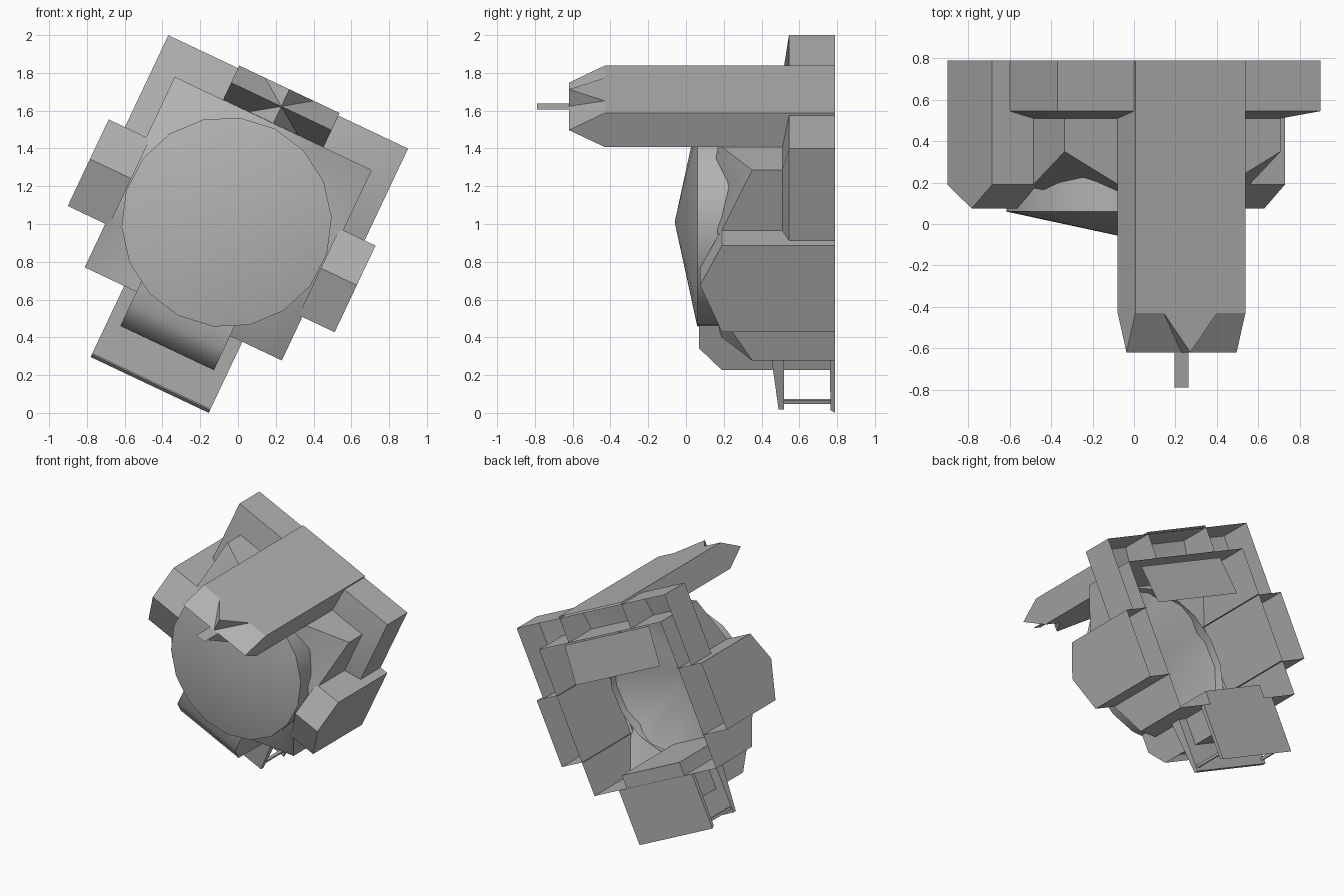
import bpy, bmesh, math

if "Cube" in bpy.data.objects:
    bpy.data.objects.remove(bpy.data.objects["Cube"])

grey = bpy.data.materials.new("plain_grey")
grey.use_nodes = True
grey.diffuse_color = (0.45, 0.45, 0.45, 1)
grey.node_tree.nodes["Principled BSDF"].inputs["Base Color"].default_value = (0.45, 0.45, 0.45, 1)

TILT = math.radians(25.3)
CENTRE = -0.486
BACK = 0.79


def place(a, v, y):
    """Tilted frame: a is sideways from the middle, v is up, y is depth."""
    u = a + CENTRE
    return (math.cos(TILT) * u + math.sin(TILT) * v, y,
            math.cos(TILT) * v - math.sin(TILT) * u)


def build(name, verts, faces):
    mesh = bpy.data.meshes.new(name)
    mesh.from_pydata([place(*p) for p in verts], [], faces)
    bm = bmesh.new()
    bm.from_mesh(mesh)
    bmesh.ops.recalc_face_normals(bm, faces=bm.faces)
    bm.to_mesh(mesh)
    bm.free()
    mesh.materials.append(grey)
    ob = bpy.data.objects.new(name, mesh)
    bpy.context.scene.collection.objects.link(ob)
    bpy.ops.object.select_all(action='DESELECT')
    ob.select_set(True)
    bpy.context.view_layer.objects.active = ob
    bpy.ops.object.shade_smooth_by_angle(angle=math.radians(48))


def loft(name, loops, closed=True, caps=()):
    """Skin equal-length loops, with optional caps on chosen loops."""
    n = len(loops[0])
    verts = [p for loop in loops for p in loop]
    faces = []
    for k in range(len(loops) - 1):
        for i in range(n if closed else n - 1):
            j = (i + 1) % n
            faces.append((k * n + i, k * n + j, (k + 1) * n + j, (k + 1) * n + i))
    for c in caps:
        faces.append(tuple(range(c * n, c * n + n)))
    build(name, verts, faces)


def rect(w, v0, v1, y0, y1=None):
    """Rectangle of half width w, with depth y0 below and y1 above."""
    y1 = y0 if y1 is None else y1
    return [(-w, v0, y0), (w, v0, y0), (w, v1, y1), (-w, v1, y1)]


# Body shell: open back, front folded to a central point with creased corners
W, TOP, BOT, FRONT, MID = 0.577, 1.465, 0.35, 0.19, 0.887
half = [(0.29, TOP, FRONT), (W, TOP, 0.35), (W, 1.112, FRONT),
        (W, 0.605, FRONT), (W, BOT, 0.35), (0.29, BOT, FRONT)]
ring = half + [(-a, v, y) for a, v, y in reversed(half)]
n = len(ring)
faces = [(i, (i + 1) % n, n + (i + 1) % n, n + i) for i in range(n)]
faces += [(i, (i + 1) % n, 2 * n) for i in range(n)]
build("body_shell", ring + [(a, v, BACK) for a, v, y in ring] + [(0, MID, -0.03)], faces)

# Shallow conical disc and its rim
SIDES, R = 18, 0.557


def circle(y):
    return [(R * math.cos((i + 0.4) * math.tau / SIDES),
             MID + R * math.sin((i + 0.4) * math.tau / SIDES), y) for i in range(SIDES)]


loft("disc_rim", [circle(0.06), circle(0.24)])
build("disc_cone", circle(0.06) + [(0, MID, -0.06)],
      [(i, (i + 1) % SIDES, SIDES) for i in range(SIDES)])

# Inner panel seen through the open back
build("inner_panel", rect(0.4, 1.15, 1.44, 0.76, 0.72), [(0, 1, 2, 3)])

# Top frame: an arch wrapped round the body, open at the back
outer = [(-0.702, 1.112), (-0.702, 1.65), (0.702, 1.65), (0.702, 1.112)]
inner = [(-W, 1.112), (-W, TOP), (W, TOP), (W, 1.112)]
loft("top_frame", [[(a, v, 0.51) for a, v in inner],
                   [(a, v, 0.545) for a, v in outer],
                   [(a, v, BACK) for a, v in outer]], closed=False)
for side, name, reach in ((-1, "right", 0.797), (1, "left", 0.766)):
    build("top_frame_foot_" + name,
          [(side * W, 1.112, 0.51), (side * 0.702, 1.112, 0.545),
           (side * 0.702, 1.112, BACK), (side * W, 1.112, BACK)], [(0, 1, 2, 3)])

    # Side pods with a ridged front
    profile = [(1.112, BACK), (1.112, 0.19), (0.88, 0.075), (0.605, 0.19), (0.605, BACK)]
    loft("side_pod_" + name, [[(side * a, v, y) for v, y in profile] for a in (reach, 0.555)],
         closed=False, caps=(0,))
    build("side_pod_inner_" + name, [(side * 0.555, v, y) for v, y in profile[1:4]], [(0, 1, 2)])

    # Thin rods joining the two lower plates
    loft("lower_rod_" + name,
         [[(side * 0.325 + da, dv - 0.01, y) for da, dv in
           ((-0.01, -0.01), (0.01, -0.01), (0.01, 0.01), (-0.01, 0.01))]
          for y in (0.5, 0.775)])

# Chin block under the disc
chin = [(0.45, 0.07), (0.277, 0.07), (0.15, 0.19), (0.15, BACK - 0.004), (0.45, BACK - 0.004)]
loft("chin_block", [[(a, v, y) for v, y in chin] for a in (-0.274, 0.274)], caps=(0, 1))

# Plates hanging below the body
for name, bottom, low, high, rear_low in (
        ("front_lower_plate", -0.045, 0.49, 0.44, 0.52),
        ("back_lower_plate", -0.05, 0.765, 0.76, BACK)):
    drop = -0.066 if rear_low == BACK else bottom
    loft(name, [rect(0.346, bottom, BOT, low, high),
                rect(0.346, drop, BOT, rear_low)], caps=(0, 1))

# Long upper beam with a chisel tip split by a central spike
G, LOW, HIGH, EDGE, SH, TIP = 0.294, 1.466, 1.665, 1.565, -0.43, -0.62
loft("upper_beam", [rect(G, LOW, HIGH, SH), rect(G, LOW, HIGH, BACK)])
for v, name in ((HIGH, "top"), (LOW, "bottom")):
    verts = [(-G, v, SH), (-0.142, v, SH), (0.142, v, SH), (G, v, SH),
             (-G, EDGE, TIP), (0, EDGE, TIP), (G, EDGE, TIP), (0, v, TIP),
             (-G, EDGE, SH), (G, EDGE, SH)]
    build("beam_tip_" + name, verts,
          [(0, 1, 5, 4), (2, 3, 6, 5), (1, 7, 5), (7, 2, 5), (1, 2, 7), (0, 4, 8), (3, 9, 6)])

# Flat blade at the tip
build("tip_blade", [(-0.038, EDGE, TIP), (0.038, EDGE, TIP),
                    (0.038, EDGE, -BACK), (-0.038, EDGE, -BACK)], [(0, 1, 2, 3)])
